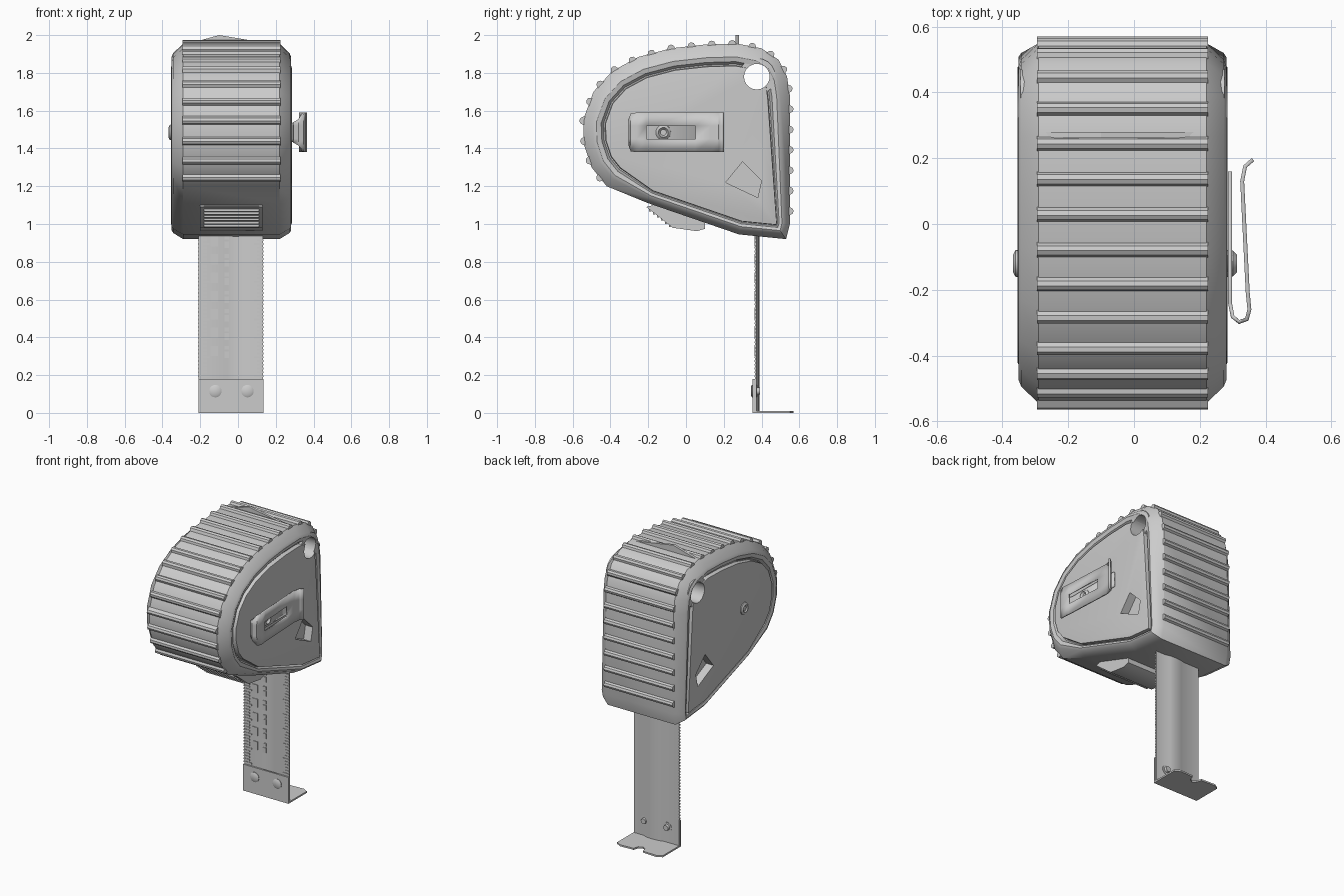
import bpy, bmesh, math
from mathutils import Vector

if "Cube" in bpy.data.objects:
    bpy.data.objects.remove(bpy.data.objects["Cube"], do_unlink=True)

grey = bpy.data.materials.new("light grey")
grey.use_nodes = True
grey.diffuse_color = (0.6, 0.6, 0.6, 1)
grey.node_tree.nodes["Principled BSDF"].inputs["Base Color"].default_value = (0.6, 0.6, 0.6, 1)


def finish(name, bm, smooth=True):
    bmesh.ops.recalc_face_normals(bm, faces=bm.faces[:])
    me = bpy.data.meshes.new(name)
    bm.to_mesh(me)
    bm.free()
    me.materials.append(grey)
    ob = bpy.data.objects.new(name, me)
    bpy.context.collection.objects.link(ob)
    activate(ob)
    if smooth:
        bpy.ops.object.shade_smooth_by_angle(angle=math.radians(35))
    return ob


def activate(ob):
    bpy.ops.object.select_all(action="DESELECT")
    ob.select_set(True)
    bpy.context.view_layer.objects.active = ob


def place(axis, p, t):
    return {"x": (t, p[0], p[1]), "y": (p[0], t, p[1]), "z": (p[0], p[1], t)}[axis]


def loft(bm, axis, rings):
    """Skin a list of (position, outline) rings and cap both ends."""
    loops = [[bm.verts.new(place(axis, p, t)) for p in pts] for t, pts in rings]
    n = len(loops[0])
    for a, b in zip(loops, loops[1:]):
        for i in range(n):
            j = (i + 1) % n
            bm.faces.new((a[i], a[j], b[j], b[i]))
    bm.faces.new(loops[0])
    bm.faces.new(loops[-1])


def prism(name, axis, pts, lo, hi, smooth=True):
    bm = bmesh.new()
    loft(bm, axis, [(lo, pts), (hi, pts)])
    return finish(name, bm, smooth)


def circle(a, b, r, n=20):
    return [(a + r * math.cos(2 * math.pi * i / n), b + r * math.sin(2 * math.pi * i / n))
            for i in range(n)]


def rect(a0, a1, b0, b1):
    return [(a0, b0), (a1, b0), (a1, b1), (a0, b1)]


def cut(ob, cutter):
    activate(ob)
    mod = ob.modifiers.new("cut", "BOOLEAN")
    mod.object = cutter
    mod.solver = "EXACT"
    bpy.ops.object.modifier_apply(modifier=mod.name)


# Case outline in (y, z), from the bottom rear corner up and over to the front
case = [Vector(p) for p in (
    (.53, .92), (.55, 1.0), (.55, 1.68), (.535, 1.78), (.49, 1.87), (.4, 1.93),
    (.27, 1.955), (.1, 1.95), (-.08, 1.93), (-.25, 1.885), (-.39, 1.81),
    (-.49, 1.7), (-.545, 1.55), (-.54, 1.42), (-.5, 1.3), (-.42, 1.2),
    (-.2, 1.11), (.28, .945))]


def inset(d):
    out = []
    for i, p in enumerate(case):
        a = (p - case[i - 1]).normalized()
        b = (case[(i + 1) % len(case)] - p).normalized()
        n = Vector((-a.y - b.y, a.x + b.x)).normalized()
        miter = n.dot(Vector((-a.y, a.x)))
        weight = 0.6 if p.y < 1.15 else 1
        out.append(p + n * d * weight / miter)
    return out


# Case shell: chamfered rim, groove, raised side disc, mirrored about its middle
MID = -0.035
half = [(.32, .128), (.318, .118), (.29, .115), (.29, .108), (.31, .095),
        (.316, .07), (.308, .05), (.255, 0)]
sections = [(MID - w, d) for w, d in half] + [(MID + w, d) for w, d in reversed(half)]
bm = bmesh.new()
loft(bm, "x", [(x, inset(d)) for x, d in sections])
shell = finish("case_shell", bm)

# Collar around the strap hole, then the hole and the corner recesses
collar = prism("strap_hole_collar", "x", circle(.375, 1.78, .098), -.345, .275)
cutters = [prism("hole_cutter", "x", circle(.375, 1.78, .068), -.6, .6)]
for x0, x1 in ((-.5, -.3), (.23, .5)):
    cutters.append(prism("recess_cutter", "x",
                         [(.21, 1.22), (.30, 1.33), (.4, 1.23), (.38, 1.14)], x0, x1))
for c in cutters:
    cut(shell, c)
cut(collar, cutters[0])
for c in cutters:
    bpy.data.objects.remove(c, do_unlink=True)
for ob in (shell, collar):
    activate(ob)
    bpy.ops.object.shade_smooth_by_angle(angle=math.radians(35))

# Grip ribs at even steps along the outline
bm = bmesh.new()
step, travel = 0.108, -0.04
for a, b in zip(case[1:15], case[2:16]):
    d = b - a
    length = d.length
    d.normalize()
    out = Vector((d.y, -d.x))
    while travel + step <= length:
        travel += step
        c = a + d * travel
        pts = [c + d * u + out * v for u, v in
               ((-.026, -.01), (-.014, .014), (0, .02), (.014, .014), (.026, -.01))]
        loft(bm, "x", [(-.295, pts), (.225, pts)])
    travel -= length
finish("grip_ribs", bm)
prism("top_ridge", "y", [(-.28, 1.95), (.2, 1.95), (-.1, 2.0)], .262, .28, False)

# Lock button under the front, with finger ridges
prism("lock_button", "x", [(-.21, 1.09), (-.07, .98), (.06, .962), (.1, .975), (.1, 1.03), (-.1, 1.12)],
      -.2, .13)
bm = bmesh.new()
for i in range(6):
    y, z = -.19 + .021 * i, 1.075 - .0165 * i
    loft(bm, "x", [(x, rect(y - .006, y + .006, z - .008, z + .02)) for x in (-.18, .11)])
finish("button_ridges", bm, False)

# Blade: two flat flanges with a shallow channel between
front = [(-.208, .365), (-.09, .366), (-.06, .376), (-.01, .38), (.03, .376), (.06, .366), (.132, .365)]
prism("tape_blade", "z", front + [(x, y + .008) for x, y in reversed(front)], .005, .96)

# Raised scale marks: fine ticks on both edges, blocks and dashes between
bm = bmesh.new()


def mark(x0, x1, z, h, y=.362):
    loft(bm, "y", [(t, rect(x0, x1, z, z + h)) for t in (y, y + .008)])


for i in range(37):
    z = .19 + .02 * i
    mark(-.211, -.165 if i % 5 else -.15, z, .009)
    mark(.1 if i % 5 else .085, .134, z, .009)
for i in range(7):
    z = .3 + .097 * i
    mark(-.145, -.105, z, .055)
    mark(-.072, -.047, z - .01, .035, .37)
    mark(-.072, -.047, z + .035, .02, .37)
finish("scale_marks", bm, False)

# End hook: upright plate, notched foot and two rivets
prism("hook_plate", "x", [(.353, .0), (.364, .0), (.364, .18), (.353, .18)], -.21, .135, False)
prism("hook_foot", "z", [(-.21, .353), (.135, .353), (.135, .55), (.1, .57), (0, .565),
                         (-.01, .53), (-.035, .515), (-.06, .53), (-.07, .565),
                         (-.175, .57), (-.21, .55)], 0, .011, False)
bm = bmesh.new()
for x in (-.12, .05):
    loft(bm, "y", [(.343, circle(x, .115, .022)), (.349, circle(x, .115, .033)),
                   (.376, circle(x, .115, .033))])
    loft(bm, "y", [(.36, circle(x, .115, .022)), (.392, circle(x, .115, .018))])
finish("hook_rivets", bm)

# Belt clip: bent strip of (x, y, half width) with a window in its outer leaf
path = [(.292, .16, .05), (.292, -.24, .05), (.3, -.282, .055), (.32, -.298, .07),
        (.343, -.29, .1), (.351, -.26, .105), (.346, -.21, .105), (.333, .05, .105),
        (.329, .13, .105), (.338, .175, .105), (.362, .196, .105)]
bm = bmesh.new()
rows = [[bm.verts.new((x, y, 1.485 + k)) for k in (-w, -.035, .035, w)] for x, y, w in path]
for i, (a, b) in enumerate(zip(rows, rows[1:])):
    for j in range(3):
        if not (i == 6 and j == 1):
            bm.faces.new((a[j], a[j + 1], b[j + 1], b[j]))
clip = finish("belt_clip", bm)
mod = clip.modifiers.new("thickness", "SOLIDIFY")
mod.thickness = .012
mod.offset = 0

# Screws on both sides
for name, x0, x1 in (("clip_screw", .28, .314), ("side_screw", -.35, -.368)):
    bm = bmesh.new()
    loft(bm, "x", [(x0, circle(-.12, 1.485, .042)), (x0 + (x1 - x0) * .6, circle(-.12, 1.485, .04)),
                   (x1, circle(-.12, 1.485, .026)), (x0 + (x1 - x0) * .6, circle(-.12, 1.485, .016))])
    finish(name, bm)
